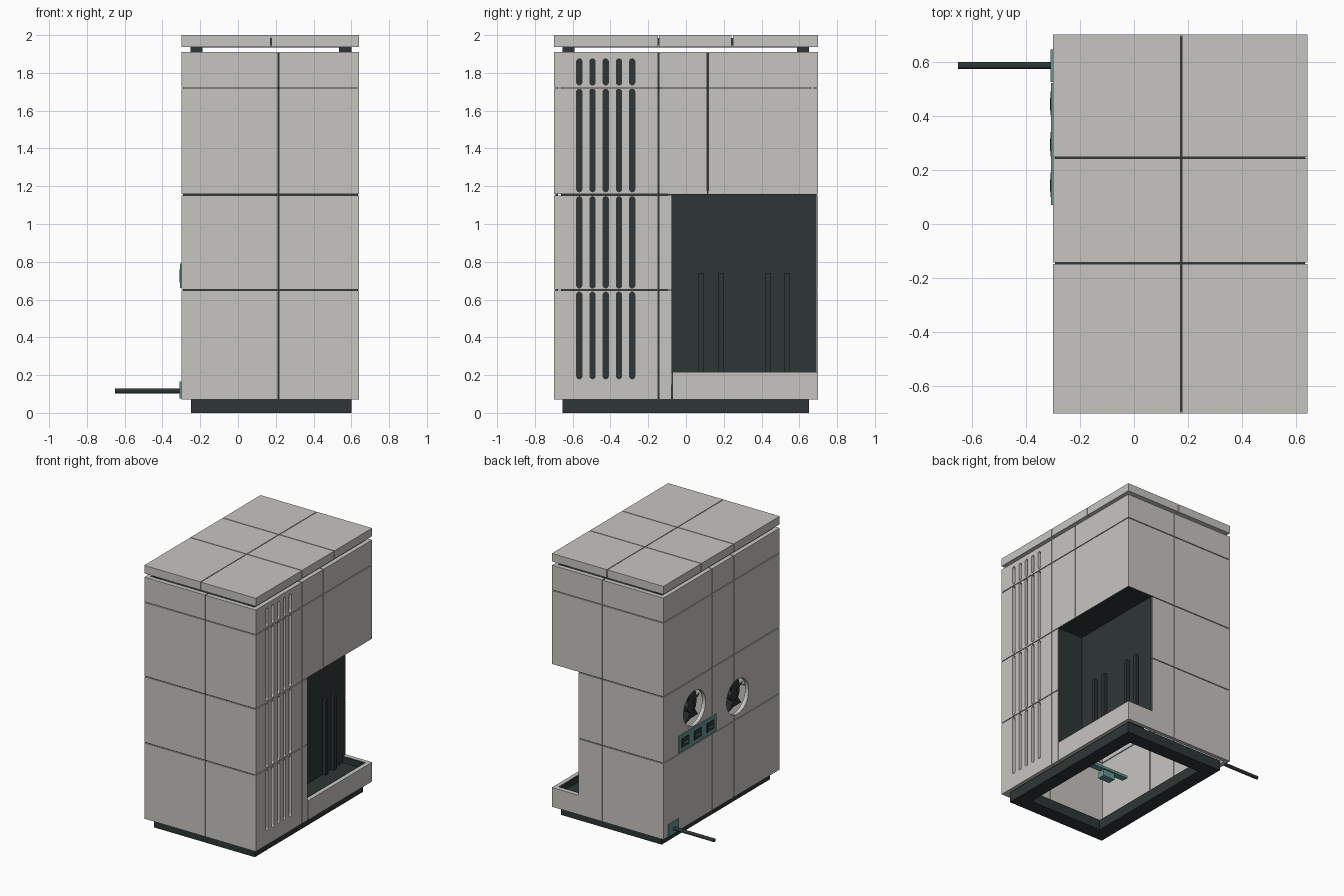
import bpy, bmesh, math
from mathutils import Matrix, Vector

cube = bpy.data.objects.get("Cube")
if cube:
    bpy.data.objects.remove(cube, do_unlink=True)


def material(name, rgb):
    m = bpy.data.materials.new(name)
    m.use_nodes = True
    m.diffuse_color = (*rgb, 1)
    bsdf = m.node_tree.nodes["Principled BSDF"]
    bsdf.inputs["Base Color"].default_value = (*rgb, 1)
    bsdf.inputs["Roughness"].default_value = 0.7
    return m


GREY = material("warm_grey", (0.57, 0.56, 0.53))
DARK = material("charcoal", (0.027, 0.037, 0.036))
TEAL = material("teal", (0.13, 0.31, 0.30))

# Overall extents, wall thickness and half groove width
X0, X1, Y0, Y1, Z0, Z1 = -0.3, 0.64, -0.7, 0.7, 0.07, 1.91
T, G = 0.03, 0.003


def finish(name, bm, mat):
    bmesh.ops.recalc_face_normals(bm, faces=bm.faces)
    mesh = bpy.data.meshes.new(name)
    bm.to_mesh(mesh)
    bm.free()
    mesh.materials.append(mat)
    ob = bpy.data.objects.new(name, mesh)
    bpy.context.collection.objects.link(ob)
    return ob


def add_box(bm, lo, hi):
    lo, hi = Vector(lo), Vector(hi)
    size = Matrix.Diagonal((*(hi - lo), 1))
    bmesh.ops.create_cube(bm, size=1, matrix=Matrix.Translation((lo + hi) / 2) @ size)


def boxes(name, mat, *bounds):
    bm = bmesh.new()
    for lo, hi in bounds:
        add_box(bm, lo, hi)
    return finish(name, bm, mat)


def add_rod(bm, centre, radius, length, sides=24):
    """Cylinder along x."""
    m = Matrix.Translation(centre) @ Matrix.Rotation(math.pi / 2, 4, 'Y')
    bmesh.ops.create_cone(bm, cap_ends=True, segments=sides, radius1=radius,
                          radius2=radius, depth=length, matrix=m)


def cut(ob, cutter):
    mod = ob.modifiers.new("cut", 'BOOLEAN')
    mod.object, mod.solver, mod.use_self = cutter, 'EXACT', True
    dg = bpy.context.evaluated_depsgraph_get()
    mesh = bpy.data.meshes.new_from_object(ob.evaluated_get(dg))
    ob.modifiers.clear()
    ob.data = mesh


def oriented(axis, d0, d1, u0, u1, v0, v1):
    """Box bounds with depth d along the given axis."""
    a, b = min(d0, d1), max(d0, d1)
    return {'x': ((a, u0, v0), (b, u1, v1)),
            'y': ((u0, a, v0), (u1, b, v1)),
            'z': ((u0, v0, a), (u1, v1, b))}[axis]


def wall(name, axis, face, inward, rects, thick=T):
    """Panels shrunk at their shared edges so that grooves stay open."""
    us = [u for r in rects for u in r[:2]]
    vs = [v for r in rects for v in r[2:]]
    ends = (min(us), max(us), min(vs), max(vs))
    bounds = []
    for r in rects:
        s = [e if e == ends[i] else e + (G if i % 2 == 0 else -G) for i, e in enumerate(r)]
        bounds.append(oriented(axis, face, face + inward * thick, *s))
    return boxes(name, GREY, *bounds)


def grooves(name, axis, face, inward, mat, rects):
    return boxes(name, mat, *[oriented(axis, face + inward * 0.008, face + inward * 0.022, *r)
                              for r in rects])


def grid(us, vs):
    return [(a, b, c, d) for a, b in zip(us, us[1:]) for c, d in zip(vs, vs[1:])]


ROWS = [Z0, 0.65, 1.155, 1.72, Z1]
XM, YA, YB = 0.215, -0.145, 0.115
AX, AY, AZ, AT = 0.42, -0.075, 0.22, 1.155      # alcove limits
YI, YO = Y0 + T, Y1 - T                         # side walls sit between front and back
S = 0.008


def vstrip(u, z0=Z0, z1=Z1):
    return (u - S, u + S, z0 + S, z1 - S)


def hstrip(z, u0, u1):
    return (u0 + S, u1 - S, z - S, z + S)


# Front wall
wall("front_panels", 'y', Y0, 1, grid([X0, XM, X1], ROWS))
grooves("front_grooves", 'y', Y0, 1, DARK,
        [vstrip(XM)] + [hstrip(z, X0, X1) for z in ROWS[1:3]])
grooves("front_upper_groove", 'y', Y0, 1, GREY, [hstrip(ROWS[3], X0, X1)])

# Back wall, notched for the alcove
wall("back_panels", 'y', Y1, -1, grid([X0, XM], ROWS) + grid([XM, AX], ROWS[:3])
     + grid([XM, X1], ROWS[2:]) + [(AX - 2 * G, X1, Z0, AZ)])
grooves("back_grooves", 'y', Y1, -1, DARK,
        [vstrip(XM), hstrip(ROWS[1], X0, AX), hstrip(AT, X0, AX)])
grooves("back_upper_groove", 'y', Y1, -1, GREY, [hstrip(ROWS[3], X0, X1)])

# Vented side wall, notched for the alcove
vent_wall = wall("vented_side_panels", 'x', X1, -1,
                 grid([YI, YA], ROWS) + grid([YA, AY], ROWS[:3])
                 + grid([YA, YB, YO], ROWS[2:]) + [(AY, YO, Z0, AZ)])
grooves("vented_side_grooves", 'x', X1, -1, DARK,
        [vstrip(YA), vstrip(YB, AT), vstrip(AY, Z0, AZ),
         hstrip(ROWS[1], YI, AY), hstrip(AT, YI, AY)])
grooves("vented_side_upper_groove", 'x', X1, -1, GREY, [hstrip(ROWS[3], YI, YO)])

# Capsule vent slots with a dark backing
bm = bmesh.new()
W = 0.014
for i in range(5):
    y = -0.565 + 0.07 * i
    for z0, z1 in ((0.18, 0.64), (0.66, 1.145), (1.17, 1.715), (1.735, 1.875)):
        outline = []
        for k in range(14):
            a = math.pi * (k % 7) / 6 + (math.pi if k > 6 else 0)
            z = z1 - W if k < 7 else z0 + W
            outline.append(bm.verts.new((X1 - 0.1, y + W * math.cos(a), z + W * math.sin(a))))
        f = bm.faces.new(outline)
        ext = bmesh.ops.extrude_face_region(bm, geom=[f])["geom"]
        bmesh.ops.translate(bm, vec=(0.2, 0, 0),
                            verts=[v for v in ext if isinstance(v, bmesh.types.BMVert)])
slots = finish("slot_cutter", bm, DARK)
cut(vent_wall, slots)
bpy.data.objects.remove(slots, do_unlink=True)
boxes("vent_backing", DARK, ((X1 - T - 0.015, -0.6, 0.15), (X1 - T - 0.002, -0.25, 1.89)))

# Fan side wall with two round openings
fan_wall = wall("fan_side_panels", 'x', X0, 1, grid([YI, YA, YB, YO], ROWS))
fan_strips = grooves("fan_side_grooves", 'x', X0, 1, DARK,
                     [vstrip(YA), vstrip(YB)] + [hstrip(z, YI, YO) for z in ROWS[1:3]])
grooves("fan_side_upper_groove", 'x', X0, 1, GREY, [hstrip(ROWS[3], YI, YO)])
FANS = ((0.326, 0.93), (-0.193, 0.82))
bm = bmesh.new()
for y, z in FANS:
    add_rod(bm, (X0, y, z), 0.133, 0.2, 32)
holes = finish("fan_hole_cutter", bm, DARK)
cut(fan_wall, holes)
cut(fan_strips, holes)
bpy.data.objects.remove(holes, do_unlink=True)

# Fans: backing disc, hub and blades
for n, (y, z) in enumerate(FANS, 1):
    bm = bmesh.new()
    add_rod(bm, (X0 + 0.085, y, z), 0.14, 0.01, 32)
    add_rod(bm, (X0 + 0.055, y, z), 0.04, 0.05)
    for k in range(5):
        part = bmesh.ops.create_cube(bm, size=1)["verts"]
        m = (Matrix.Translation((X0 + 0.055, y, z)) @ Matrix.Rotation(k * math.tau / 5, 4, 'X')
             @ Matrix.Translation((0, 0, 0.075)) @ Matrix.Rotation(math.radians(35), 4, 'Z')
             @ Matrix.Diagonal((0.008, 0.06, 0.1, 1)))
        bmesh.ops.transform(bm, matrix=m, verts=part)
    finish(f"fan_{n}", bm, DARK)

# Connector plate with three dark sockets
boxes("connector_plate", TEAL, ((X0 - 0.006, 0.07, 0.66), (X0 + 0.01, 0.52, 0.79)))
for n in range(3):
    y = 0.145 + 0.15 * n
    boxes(f"connector_socket_{n + 1}", DARK,
          ((X0 - 0.009, y - 0.045, 0.69), (X0, y + 0.045, 0.76)))
    boxes(f"connector_pin_{n + 1}", TEAL,
          ((X0 - 0.011, y - 0.025, 0.715), (X0, y + 0.02, 0.725)))

# Power cable and its plate
boxes("cable_plate", TEAL, ((X0 - 0.009, 0.525, 0.075), (X0 + 0.005, 0.645, 0.165)))
bm = bmesh.new()
add_rod(bm, (-0.475, 0.585, 0.115), 0.013, 0.35, 16)
finish("power_cable", bm, DARK)

# Alcove lining, tray liner and upright ribs
boxes("alcove_lining", DARK,
      ((AX - 0.02, AY - 0.02, 0.15), (AX, Y1 - 0.01, AT + 0.02)),
      ((AX - 0.02, AY - 0.02, 0.15), (X1 - 0.006, AY, AT + 0.02)),
      ((AX - 0.02, AY - 0.02, AT + 0.002), (X1 - 0.004, Y1 - 0.004, AT + 0.02)))
boxes("tray_liner", DARK,
      ((AX - 0.02, AY, 0.15), (X1 - T, YO, 0.17)),
      ((X1 - T - 0.01, AY, 0.15), (X1 - T, YO, AZ - 0.004)),
      ((AX, YO - 0.01, 0.15), (X1 - T, YO, AZ - 0.004)))
boxes("alcove_ribs", DARK, *[((AX - 0.01, y - 0.015, 0.16), (AX + 0.025, y + 0.015, 0.74))
                             for y in (0.08, 0.185, 0.435, 0.535)])

# Open base frame
BX0, BX1, BY0, BY1, BW = -0.25, 0.6, -0.655, 0.65, 0.11
boxes("base_frame", DARK,
      ((BX0, BY0, 0), (BX1, BY0 + BW, Z0 + 0.01)), ((BX0, BY1 - BW, 0), (BX1, BY1, Z0 + 0.01)),
      ((BX0, BY0 + BW, 0), (BX0 + BW, BY1 - BW, Z0 + 0.01)),
      ((BX1 - BW, BY0 + BW, 0), (BX1, BY1 - BW, Z0 + 0.01)))

# Bracket seen through the open base
boxes("inner_bracket", TEAL, ((-0.03, -0.16, 0.19), (0.29, -0.11, 0.21)),
      ((0.08, -0.18, 0.14), (0.18, -0.12, 0.19)))

# Top deck, corner spacers and lid
boxes("top_deck", DARK, ((X0 + T, YI, 1.885), (X1 - T, YO, Z1 - 0.003)))
boxes("lid_spacers", DARK, *[((x, y, Z1 - 0.01), (x + 0.065, y + 0.065, 1.945))
                             for x in (-0.252, 0.535) for y in (-0.655, 0.587)])
LX, LY = 0.175, 0.245
wall("lid_panels", 'z', 2.0, -1, grid([X0, LX, X1], [Y0, YA, LY, Y1]), 0.062)
boxes("lid_grooves", DARK,
      ((LX - S, Y0 + S, 1.945), (LX + S, Y1 - S, 1.985)),
      *[((X0 + S, y - S, 1.945), (X1 - S, y + S, 1.985)) for y in (YA, LY)])
boxes("lid_underside", DARK, ((X0 + 0.05, Y0 + 0.05, 1.934), (X1 - 0.05, Y1 - 0.05, 1.94)))
